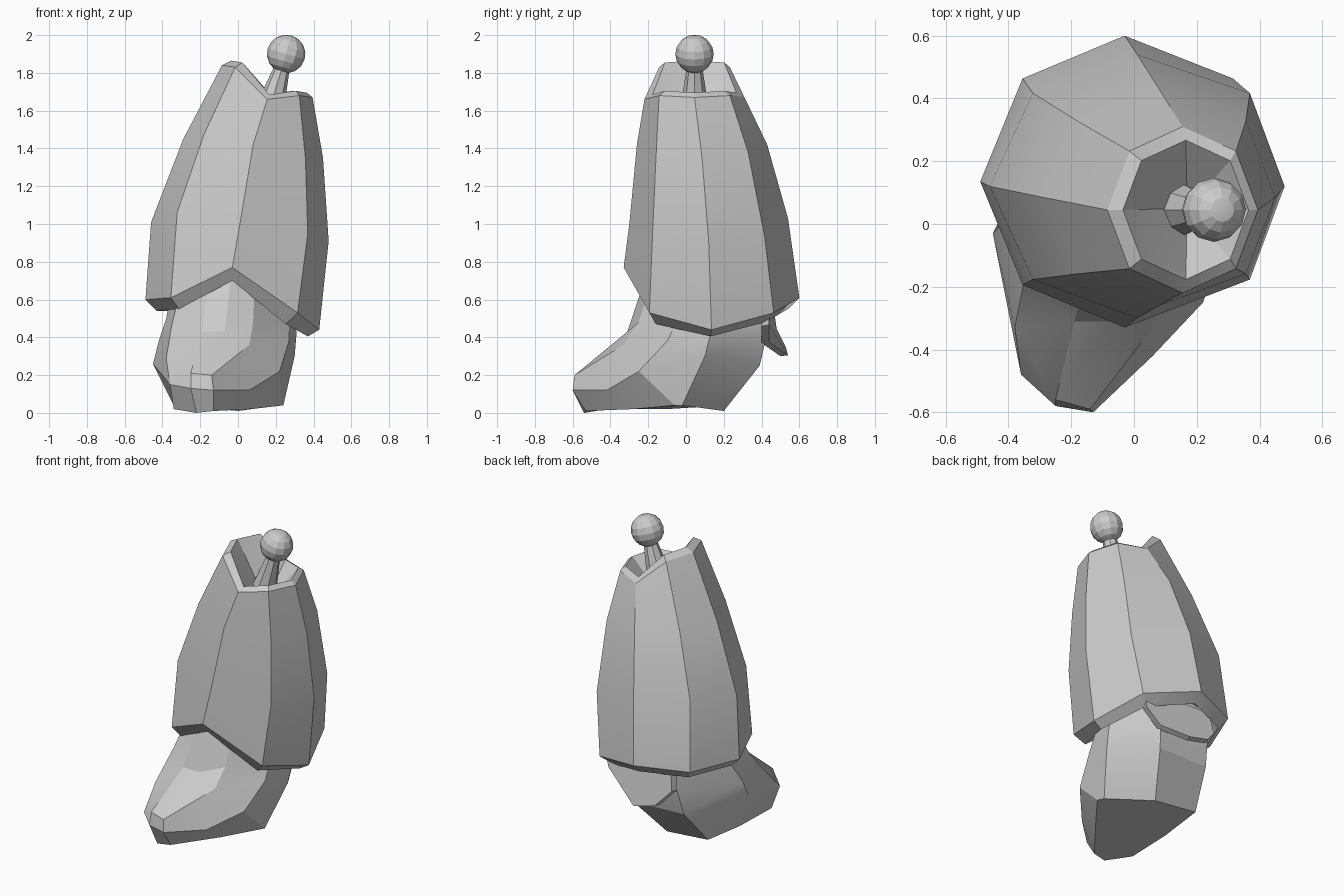
import bpy, bmesh
from math import cos, sin, pi, radians
from mathutils import Vector

if "Cube" in bpy.data.objects:
    bpy.data.objects.remove(bpy.data.objects["Cube"])


def finish(name, bm, angle=22):
    bmesh.ops.recalc_face_normals(bm, faces=bm.faces)
    mesh = bpy.data.meshes.new(name)
    bm.to_mesh(mesh)
    bm.free()
    ob = bpy.data.objects.new(name, mesh)
    bpy.context.collection.objects.link(ob)
    bpy.ops.object.select_all(action='DESELECT')
    ob.select_set(True)
    bpy.context.view_layer.objects.active = ob
    bpy.ops.object.shade_smooth_by_angle(angle=radians(angle))
    return ob


def loft(name, rings, start_tip=None, end_tip=None):
    """Skin equal-sized rings; close each end with an n-gon or a fan to a tip."""
    bm = bmesh.new()
    loops = [[bm.verts.new(p) for p in r] for r in rings]
    n = len(loops[0])
    for a, b in zip(loops, loops[1:]):
        for i in range(n):
            j = (i + 1) % n
            bm.faces.new((a[i], a[j], b[j], b[i]))
    for loop, tip in ((loops[0], start_tip), (loops[-1], end_tip)):
        if tip is None:
            bm.faces.new(loop)
        else:
            t = bm.verts.new(tip)
            for i in range(n):
                bm.faces.new((loop[i], loop[(i + 1) % n], t))
    return finish(name, bm)


def octagon(cx, cy, rx, ry, heights, bulge=0):
    """Eight corners; bulge pushes the two right diagonal corners outwards."""
    return [(cx + rx * cos(i * pi / 4) + (bulge if i in (1, 7) else 0),
             cy + ry * sin(i * pi / 4), z) for i, z in enumerate(heights)]


# Trouser leg: octagonal shell, heights run right, back, left, front
hem = [.44, .53, .61, .60, .60, .61, .77, .53]
under = [.405, .48, .55, .54, .54, .55, .70, .47]
top = [1.67, 1.68, 1.67, 1.83, 1.84, 1.83, 1.66, 1.68]
loft("trouser_leg", [
    octagon(-.03, .13, .34, .35, [z + .08 for z in under]),
    octagon(-.03, .13, .40, .41, under),
    octagon(-.03, .135, .46, .465, hem, .02),
    octagon(.01, .12, .47, .42, [.91, .93, 1.03, 1.05, 1.01, 1.06, 1.0, .95], .027),
    octagon(.08, .085, .37, .345, [1.35, 1.38, 1.42, 1.46, 1.45, 1.47, 1.42, 1.35], .015),
    octagon(.155, .045, .24, .265, top),
    octagon(.165, .045, .20, .222, [z + .025 for z in top]),
], start_tip=(-.03, .13, .68), end_tip=(.17, .05, 1.5))

# Boot: sole, welt, upper, instep and shaft; points run toe, right, heel, left
sole = [(-.22, -.54, 0), (-.13, -.53, .01), (.07, -.28, .02), (.24, -.06, .04),
        (.22, -.02, .04), (0, .2, .01), (-.31, .21, .04), (-.33, -.1, .02), (-.34, -.42, .02)]
welt = [(-.25, -.58, .13), (-.13, -.6, .12), (.06, -.42, .12), (.22, -.25, .22),
        (.3, .1, .3), (.12, .39, .25), (-.25, .38, .26), (-.45, -.03, .26), (-.36, -.48, .15)]
upper = [(-.25, -.56, .21), (-.14, -.59, .2), (.06, -.33, .36), (.27, -.1, .38),
         (.31, .13, .42), (.15, .43, .42), (-.23, .42, .42), (-.42, 0, .38), (-.38, -.33, .29)]
instep = [(-.19, -.31, .43), (-.07, -.31, .43), (.08, -.25, .48), (.27, -.04, .5),
          (.3, .14, .52), (.16, .43, .52), (-.21, .43, .52), (-.38, .06, .5), (-.35, -.18, .47)]
shaft = [(-.16, -.2, .68), (-.04, -.22, .7), (.09, -.18, .7), (.23, 0, .66),
         (.27, .15, .66), (.15, .42, .64), (-.2, .42, .64), (-.35, .08, .66), (-.3, -.1, .66)]
loft("boot", [sole, welt, upper, instep, shaft])

# Pull tab hanging behind the boot
bm = bmesh.new()
tab = [(.27, .40, .58), (.26, .40, .46), (.15, .40, .37), (0, .50, .30),
       (-.15, .49, .34), (-.24, .44, .44), (-.22, .42, .58)]
front = [bm.verts.new(p) for p in tab]
back = [bm.verts.new(Vector(p) + Vector((.01, .04, .005))) for p in tab]
bm.faces.new(front)
bm.faces.new(back)
for i in range(len(tab)):
    j = (i + 1) % len(tab)
    bm.faces.new((front[i], front[j], back[j], back[i]))
finish("boot_tab", bm)

# Ball joint: tapered stem leaning to the right, faceted ball on top
foot, centre = Vector((.15, .045, 1.55)), Vector((.255, .045, 1.9))
lean = (centre - foot).to_track_quat('Z', 'Y')
bm = bmesh.new()
bmesh.ops.create_cone(bm, cap_ends=True, segments=8, radius1=.085, radius2=.03,
                      depth=(centre - foot).length)
bmesh.ops.rotate(bm, verts=bm.verts, matrix=lean.to_matrix())
bmesh.ops.translate(bm, verts=bm.verts, vec=(foot + centre) / 2)
finish("joint_stem", bm)

bm = bmesh.new()
bmesh.ops.create_uvsphere(bm, u_segments=12, v_segments=8, radius=.102)
bmesh.ops.rotate(bm, verts=bm.verts, matrix=lean.to_matrix())
bmesh.ops.translate(bm, verts=bm.verts, vec=centre)
finish("joint_ball", bm, 10)
